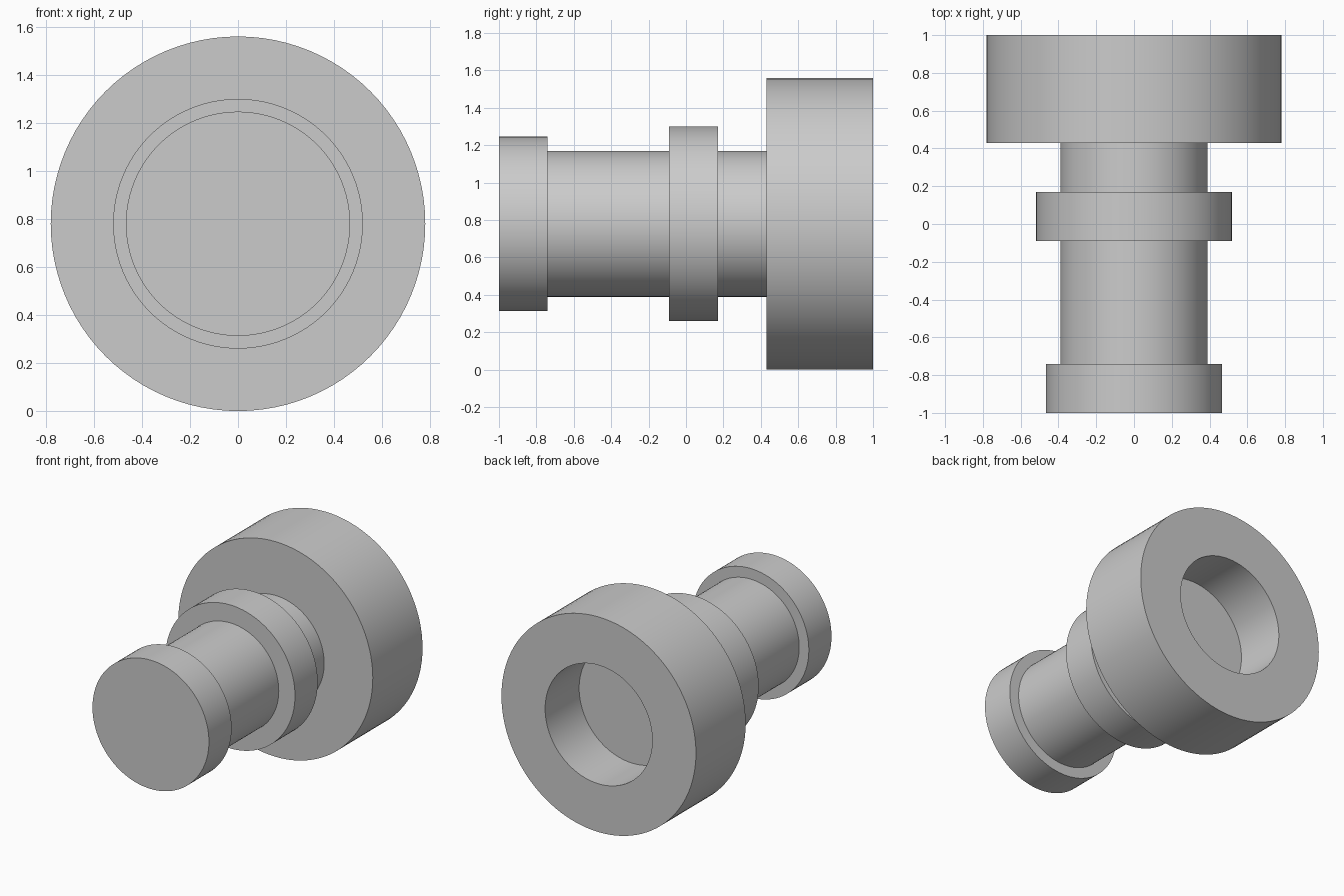
import bpy
import bmesh
import math
from mathutils import Vector

if "Cube" in bpy.data.objects:
    bpy.data.objects.remove(bpy.data.objects["Cube"], do_unlink=True)

RADIUS = 0.78   # head radius, also the axis height
SEGMENTS = 96

# Plain grey
grey = bpy.data.materials.new("plain_grey")
grey.use_nodes = True
colour = (0.6, 0.6, 0.6, 1)
grey.diffuse_color = colour
grey.node_tree.nodes["Principled BSDF"].inputs["Base Color"].default_value = colour


def lathe(name, profile):
    """Revolve (radius, y) points about the horizontal y axis."""
    bm = bmesh.new()
    verts = [bm.verts.new((0, y, -r)) for r, y in profile]
    edges = [bm.edges.new(pair) for pair in zip(verts, verts[1:])]
    bmesh.ops.spin(bm, geom=verts + edges, cent=Vector(), axis=(0, 1, 0),
                   angle=math.tau, steps=SEGMENTS, use_duplicate=False)
    bmesh.ops.remove_doubles(bm, verts=bm.verts, dist=0.0001)
    bmesh.ops.recalc_face_normals(bm, faces=bm.faces)
    mesh = bpy.data.meshes.new(name)
    bm.to_mesh(mesh)
    bm.free()
    mesh.materials.append(grey)
    obj = bpy.data.objects.new(name, mesh)
    obj.location.z = RADIUS
    bpy.context.collection.objects.link(obj)
    bpy.ops.object.select_all(action="DESELECT")
    obj.select_set(True)
    bpy.context.view_layer.objects.active = obj
    bpy.ops.object.shade_smooth_by_angle(angle=math.radians(30))
    return obj


# Front flange, shaft, middle collar, then the head with its blind bore
lathe("stepped_shaft", [
    (0, -1), (0.467, -1), (0.467, -0.74),
    (0.39, -0.74), (0.39, -0.09),
    (0.52, -0.09), (0.52, 0.17),
    (0.39, 0.17), (0.39, 0.43),
    (RADIUS, 0.43), (RADIUS, 1),
    (0.43, 1), (0.43, 0.61), (0, 0.61),
])
